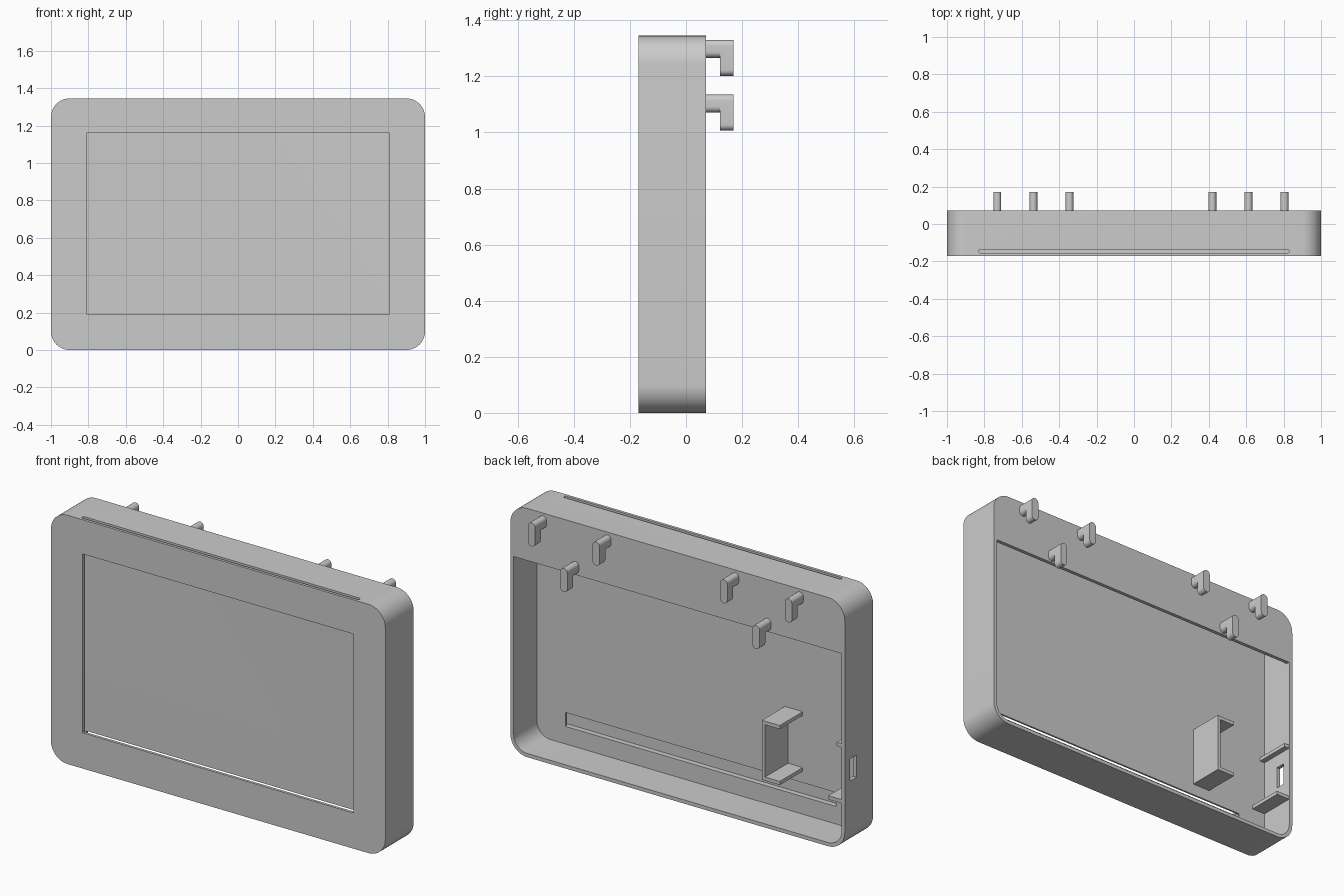
import bpy, bmesh, math
from mathutils import Vector

if "Cube" in bpy.data.objects:
    bpy.data.objects.remove(bpy.data.objects["Cube"])

grey = bpy.data.materials.new("plain grey")
grey.diffuse_color = (0.6, 0.6, 0.6, 1)
grey.use_nodes = True
grey.node_tree.nodes["Principled BSDF"].inputs["Base Color"].default_value = grey.diffuse_color


def rounded(u0, u1, v0, v1, r_low=0.0, r_high=0.0, n=12):
    """Rectangle outline with separate lower and upper corner radii."""
    pts = []
    for u, v, su, sv, r, start in ((u1, v0, -1, 1, r_low, 270), (u1, v1, -1, -1, r_high, 0),
                                   (u0, v1, 1, -1, r_high, 90), (u0, v0, 1, 1, r_low, 180)):
        if r == 0:
            pts.append((u, v))
            continue
        for i in range(n + 1):
            a = math.radians(start + 90 * i / n)
            pts.append((u + su * r + r * math.cos(a), v + sv * r + r * math.sin(a)))
    return pts


def prism(name, outline, lo, hi, axis="y"):
    """Extrude an outline along y (outline in xz) or z (outline in xy)."""
    place = (lambda p, d: (p[0], d, p[1])) if axis == "y" else (lambda p, d: (p[0], p[1], d))
    bm = bmesh.new()
    base = bm.faces.new([bm.verts.new(place(p, lo)) for p in outline])
    ext = bmesh.ops.extrude_face_region(bm, geom=[base])
    shift = Vector((0, hi - lo, 0)) if axis == "y" else Vector((0, 0, hi - lo))
    bmesh.ops.translate(bm, vec=shift, verts=[g for g in ext["geom"] if isinstance(g, bmesh.types.BMVert)])
    bmesh.ops.remove_doubles(bm, verts=bm.verts, dist=1e-5)
    bmesh.ops.recalc_face_normals(bm, faces=bm.faces)
    mesh = bpy.data.meshes.new(name)
    bm.to_mesh(mesh)
    bm.free()
    mesh.materials.append(grey)
    ob = bpy.data.objects.new(name, mesh)
    bpy.context.collection.objects.link(ob)
    return ob


def activate(ob):
    bpy.ops.object.select_all(action="DESELECT")
    ob.select_set(True)
    bpy.context.view_layer.objects.active = ob


def boolean(ob, other, operation="DIFFERENCE"):
    other.hide_render = True
    activate(ob)
    m = ob.modifiers.new("cut", "BOOLEAN")
    m.object, m.operation, m.solver = other, operation, "EXACT"
    bpy.ops.object.modifier_apply(modifier=m.name)
    bpy.data.objects.remove(other)


def smooth(ob):
    activate(ob)
    bpy.ops.object.shade_smooth_by_angle(angle=math.radians(30))


FRONT, BACK, INNER = -0.17, 0.072, -0.126
TOP, WALL = 1.345, 0.02

# Hollow case with a low back opening
case = prism("case", rounded(-1, 1, 0, TOP, 0.1, 0.1), FRONT, BACK)
boolean(case, prism("cavity", rounded(-0.98, 0.98, WALL, TOP - WALL, 0.08, 0.08), INNER, BACK - WALL))
boolean(case, prism("back_opening", rounded(-0.98, 0.98, WALL, 1.063, 0.08), BACK - 0.04, BACK + 0.1))

# Slide-in slot from the top, front window, lower strip and side port
boolean(case, prism("panel_slot", rounded(-0.83, 0.83, -0.155, -0.136, 0.0094, 0.0094, 6), 0.115, 1.5, "z"))
boolean(case, prism("window", rounded(-0.81, 0.81, 0.193, 1.16), FRONT - 0.1, -0.145))
boolean(case, prism("lower_strip", rounded(-0.81, 0.81, 0.115, 0.19), -0.145, -0.1))
boolean(case, prism("side_port", rounded(-1.1, -0.95, 0.362, 0.482), -0.027, 0.027))
smooth(case)

# Hanging hooks: two high and one low in each group
for cx in (-0.538, 0.612):
    for dx, z in ((-0.193, 1.33), (0, 1.135), (0.193, 1.33)):
        x0, x1 = cx + dx - 0.021, cx + dx + 0.021
        hook = prism("hook", rounded(x0, x1, z - 0.064, z, 0.0209, 0.0209, 8), BACK - 0.01, 0.15)
        boolean(hook, prism("hook_tip", rounded(x0, x1, z - 0.128, z, 0.0209, 0.0209, 8), 0.121, 0.17), "UNION")
        smooth(hook)

# Board holder: C-shaped bracket facing the side wall
bracket = [(-0.503, 0.252), (-0.503, 0.574), (-0.61, 0.574), (-0.61, 0.554),
           (-0.522, 0.554), (-0.522, 0.272), (-0.61, 0.272), (-0.61, 0.252)]
prism("board_bracket", bracket, INNER - 0.004, BACK - 0.002)

# Ledges on the side wall opposite the bracket
prism("upper_ledge", rounded(-0.99, -0.95, 0.554, 0.574), INNER - 0.004, BACK - 0.002)
prism("lower_ledge", rounded(-0.99, -0.90, 0.252, 0.272), INNER - 0.004, BACK - 0.002)
